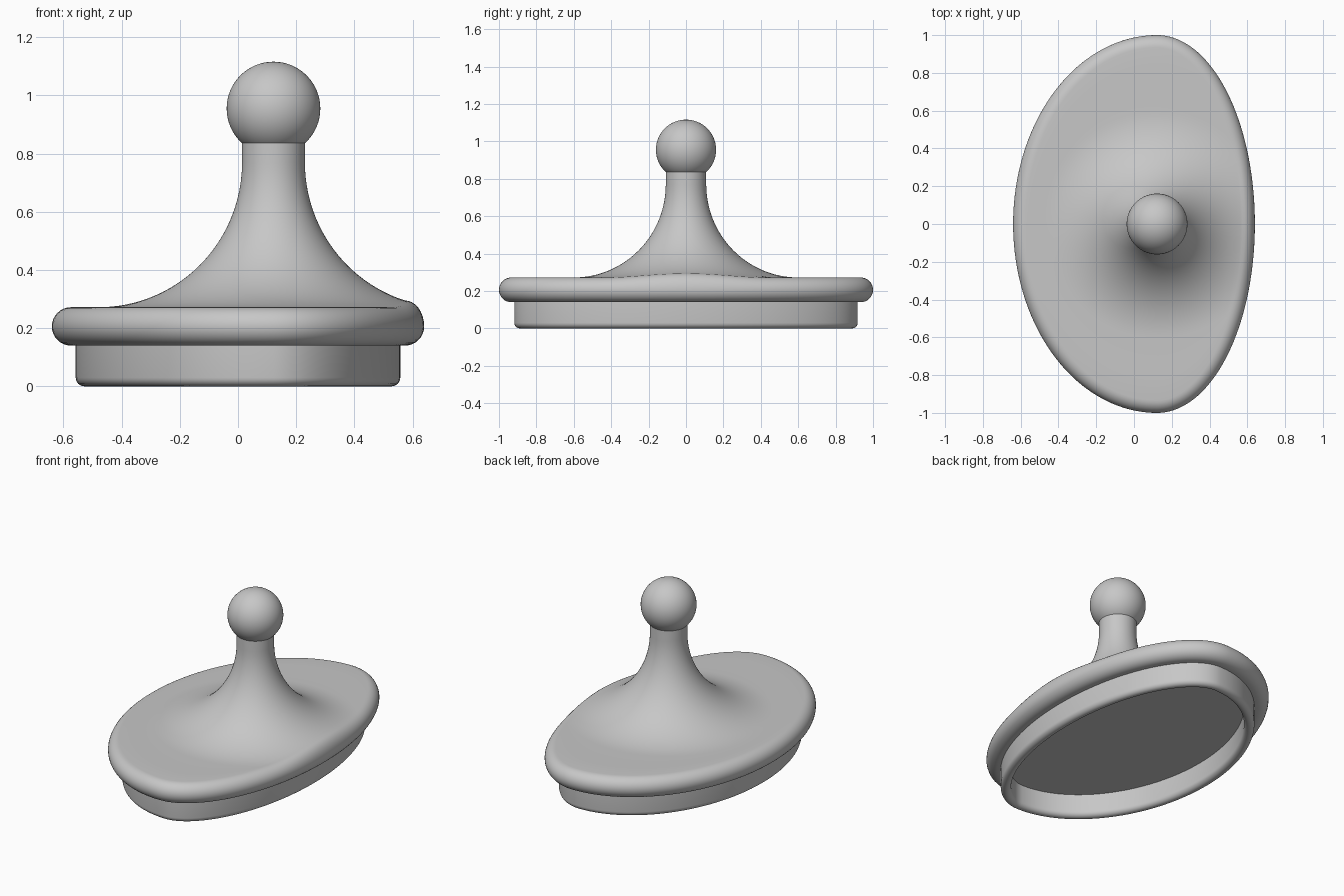
import bpy, bmesh, math
from math import sin, cos, pi, sqrt, hypot

if "Cube" in bpy.data.objects:
    bpy.data.objects.remove(bpy.data.objects["Cube"])

CX = 0.122                      # centre of the knob and widest line of the lid
LEFT, RIGHT, HALF = 0.762, 0.518, 1.0
SEG = 160
FLAT, MID, LOW, ROUND = 0.272, 0.206, 0.14, 0.066

grey = bpy.data.materials.new("grey")
grey.diffuse_color = (0.57, 0.57, 0.57, 1)
grey.use_nodes = True
grey.node_tree.nodes["Principled BSDF"].inputs["Base Color"].default_value = grey.diffuse_color


def outline(phi, inset):
    """Point on the egg outline (two half ellipses), moved inwards."""
    a = RIGHT if cos(phi) >= 0 else LEFT
    nx, ny = cos(phi) / a, sin(phi) / HALF
    n = hypot(nx, ny)
    return a * cos(phi) - inset * nx / n, HALF * sin(phi) - inset * ny / n


def flare_z(r):
    """Height of the concave flare at a distance from the knob axis."""
    if r >= 0.6:
        return FLAT
    return 0.77 - (0.77 - FLAT) * sqrt(max(0, 1 - ((0.6 - r) / 0.492) ** 2))


def section(phi):
    """Section from the neck top, over the rim, to the recess ceiling."""
    x, y = outline(phi, ROUND)
    r_out = hypot(x, y)
    ux, uy = x / r_out, y / r_out
    pts = [(0.108 * ux, 0.108 * uy, 0.90)]
    # neck and flare
    r_end = min(0.6, r_out - 0.03)
    t_end = math.acos((0.6 - r_end) / 0.492)
    for i in range(25):
        r = 0.6 - 0.492 * cos(t_end * i / 24)
        pts.append((r * ux, r * uy, flare_z(r)))
    # top of the lid out to the rim
    for i in range(1, 4):
        r = r_end + (r_out - r_end) * i / 3
        pts.append((r * ux, r * uy, flare_z(r)))
    # rounded rim
    top = flare_z(r_out)
    for i in range(1, 17):
        a = pi * i / 16
        h = top - MID if a < pi / 2 else MID - LOW
        pts.append((*outline(phi, ROUND * (1 - sin(a))), MID + h * cos(a)))
    # skirt with a rounded lower edge, then the inner wall
    pts.append((*outline(phi, 0.082), LOW))
    for i in range(13):
        a = pi * i / 12
        pts.append((*outline(phi, 0.112 - 0.03 * cos(a)), 0.03 * (1 - sin(a))))
    pts.append((*outline(phi, 0.142), LOW))
    return pts


def finish(name, bm):
    bmesh.ops.recalc_face_normals(bm, faces=bm.faces)
    mesh = bpy.data.meshes.new(name)
    bm.to_mesh(mesh)
    bm.free()
    mesh.materials.append(grey)
    obj = bpy.data.objects.new(name, mesh)
    bpy.context.collection.objects.link(obj)
    obj.location.x = CX
    bpy.ops.object.select_all(action='DESELECT')
    obj.select_set(True)
    bpy.context.view_layer.objects.active = obj
    bpy.ops.object.shade_smooth_by_angle(angle=math.radians(35))
    return obj


# lid with neck, rim and skirt
bm = bmesh.new()
cols = [[bm.verts.new(p) for p in section(2 * pi * k / SEG)] for k in range(SEG)]
for k in range(SEG):
    a, b = cols[k], cols[(k + 1) % SEG]
    for i in range(len(a) - 1):
        bm.faces.new((a[i], a[i + 1], b[i + 1], b[i]))
bm.faces.new([c[0] for c in cols])      # hidden neck cap
bm.faces.new([c[-1] for c in cols])     # recess ceiling
finish("lid", bm)

# ball knob
bm = bmesh.new()
bmesh.ops.create_uvsphere(bm, u_segments=64, v_segments=32, radius=0.161)
knob = finish("knob", bm)
knob.location.z = 0.955
